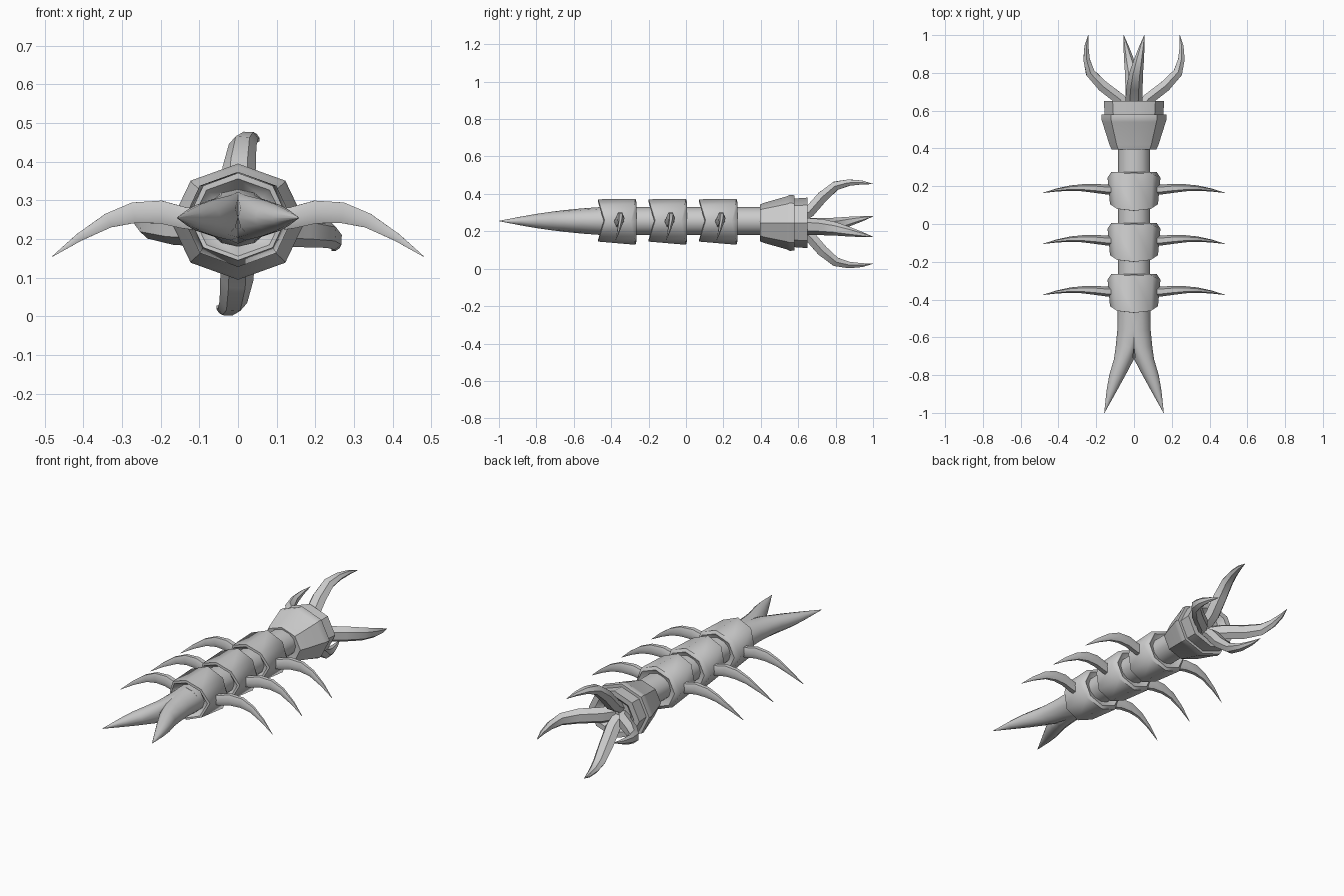
import bpy, bmesh
from math import sin, cos, pi, radians
from mathutils import Vector

if "Cube" in bpy.data.objects:
    bpy.data.objects.remove(bpy.data.objects["Cube"])

ZC = 0.25  # height of the body axis


def skin(name, rings, mirror=False, angle=50):
    """Join successive closed rings of points into a capped mesh."""
    bm = bmesh.new()
    loops = [[bm.verts.new(p) for p in r] for r in rings]
    n = len(loops[0])
    for a, b in zip(loops, loops[1:]):
        for i in range(n):
            j = (i + 1) % n
            bm.faces.new((a[i], a[j], b[j], b[i]))
    bm.faces.new(loops[0][::-1])
    bm.faces.new(loops[-1])
    bmesh.ops.remove_doubles(bm, verts=bm.verts, dist=1e-5)
    bmesh.ops.recalc_face_normals(bm, faces=bm.faces)
    me = bpy.data.meshes.new(name)
    bm.to_mesh(me)
    bm.free()
    ob = bpy.data.objects.new(name, me)
    bpy.context.collection.objects.link(ob)
    bpy.ops.object.select_all(action='DESELECT')
    bpy.context.view_layer.objects.active = ob
    ob.select_set(True)
    bpy.ops.object.shade_smooth_by_angle(angle=radians(angle))
    if mirror:
        ob.modifiers.new("mirror", 'MIRROR')
    return ob


def body_ring(y, rx, rz, z=ZC, n=8, cx=0.0, point=0.0):
    """Ellipse across the body; 'point' pulls the top and bottom along y."""
    return [(max(cx + rx * cos(a), -9), y + point * abs(sin(a)), z + rz * sin(a))
            for a in (2 * pi * i / n for i in range(n))]


def sweep(pts, side, n=6):
    """Elliptical rings along a path of (position, half width, half thickness)."""
    rings = []
    for i, (p, w, t) in enumerate(pts):
        tan = (pts[min(i + 1, len(pts) - 1)][0] - pts[max(i - 1, 0)][0]).normalized()
        up = side.cross(tan).normalized()
        s = tan.cross(up)
        rings.append([p + s * (w * cos(2 * pi * k / n)) + up * (t * sin(2 * pi * k / n))
                      for k in range(n)])
    return rings


# inner core running through all segments
skin("core", [body_ring(y, 0.085, 0.075, 0.255, 12) for y in (-0.47, 0.0, 0.45)])

# three armour segments, each with a pair of curved legs
leg_path = [(0.09, 0.0, 0.248, 0.026, 0.032), (0.14, 0.002, 0.255, 0.026, 0.032),
            (0.20, 0.008, 0.270, 0.024, 0.034), (0.27, 0.012, 0.268, 0.019, 0.031),
            (0.335, 0.010, 0.248, 0.014, 0.022), (0.41, 0.0, 0.205, 0.008, 0.012),
            (0.48, -0.015, 0.155, 0.001, 0.001)]
for i, y in enumerate((0.06, -0.21, -0.48)):
    skin(f"segment_{i + 1}", [
        body_ring(y + 0.055, 0.09, 0.075, 0.255),
        body_ring(y + 0.04, 0.115, 0.100, 0.256, point=-0.03),
        body_ring(y + 0.045, 0.127, 0.113, 0.258, point=-0.035),
        body_ring(y + 0.185, 0.140, 0.123, 0.251, point=0.025),
        body_ring(y + 0.215, 0.120, 0.105, 0.251),
        body_ring(y + 0.20, 0.09, 0.078, 0.253)])
    skin(f"legs_{i + 1}", sweep([(Vector((x, y + 0.12 + dy, z)), w, t)
                                 for x, dy, z, w, t in leg_path], Vector((0, 1, 0))),
         mirror=True)

# forked tail: half rings that open into a separate prong past the notch
tail = [(-0.45, 0.0, 0.086, 0.075), (-0.56, 0.0, 0.088, 0.067),
        (-0.65, 0.02, 0.077, 0.058), (-0.715, 0.053, 0.053, 0.050),
        (-0.80, 0.088, 0.043, 0.038), (-0.88, 0.117, 0.028, 0.024),
        (-1.0, 0.157, 0.001, 0.001)]
skin("forked_tail", [[(max(x, 0.0), y, z) for x, y, z in body_ring(ty, rx, rz, 0.255, 12, cx)]
                     for ty, cx, rx, rz in tail], mirror=True, angle=60)

# flared head collar with a stepped mouth ring
head = [(0.40, 0.085, 0.075), (0.395, 0.118, 0.098), (0.42, 0.130, 0.108),
        (0.54, 0.168, 0.142), (0.555, 0.173, 0.150), (0.58, 0.173, 0.147),
        (0.58, 0.155, 0.130), (0.65, 0.160, 0.135), (0.65, 0.125, 0.105),
        (0.62, 0.09, 0.075)]
skin("head", [body_ring(y, rx, rz, 0.245) for y, rx, rz in head], angle=40)

# four hooked jaws around the mouth, each twisting the same way
jaw = [(0.60, 0.03, 0.0, 0.045, 0.035), (0.66, 0.065, 0.0, 0.045, 0.035),
       (0.73, 0.145, 0.003, 0.043, 0.034), (0.80, 0.203, 0.012, 0.036, 0.028),
       (0.87, 0.220, 0.027, 0.026, 0.020), (0.94, 0.221, 0.042, 0.014, 0.012),
       (1.0, 0.213, 0.055, 0.001, 0.001)]
for k, name in enumerate(("top", "right", "bottom", "left")):
    a = k * pi / 2
    out, twist = Vector((sin(a), 0, cos(a))), Vector((cos(a), 0, -sin(a)))
    reach = 1.14 if k % 2 else 1.0
    pts = [(Vector((0, y, 0.24 if k % 2 == 0 else 0.225)) + out * r * reach + twist * t, w, th)
           for y, r, t, w, th in jaw]
    skin(f"jaw_{name}", sweep(pts, twist))
